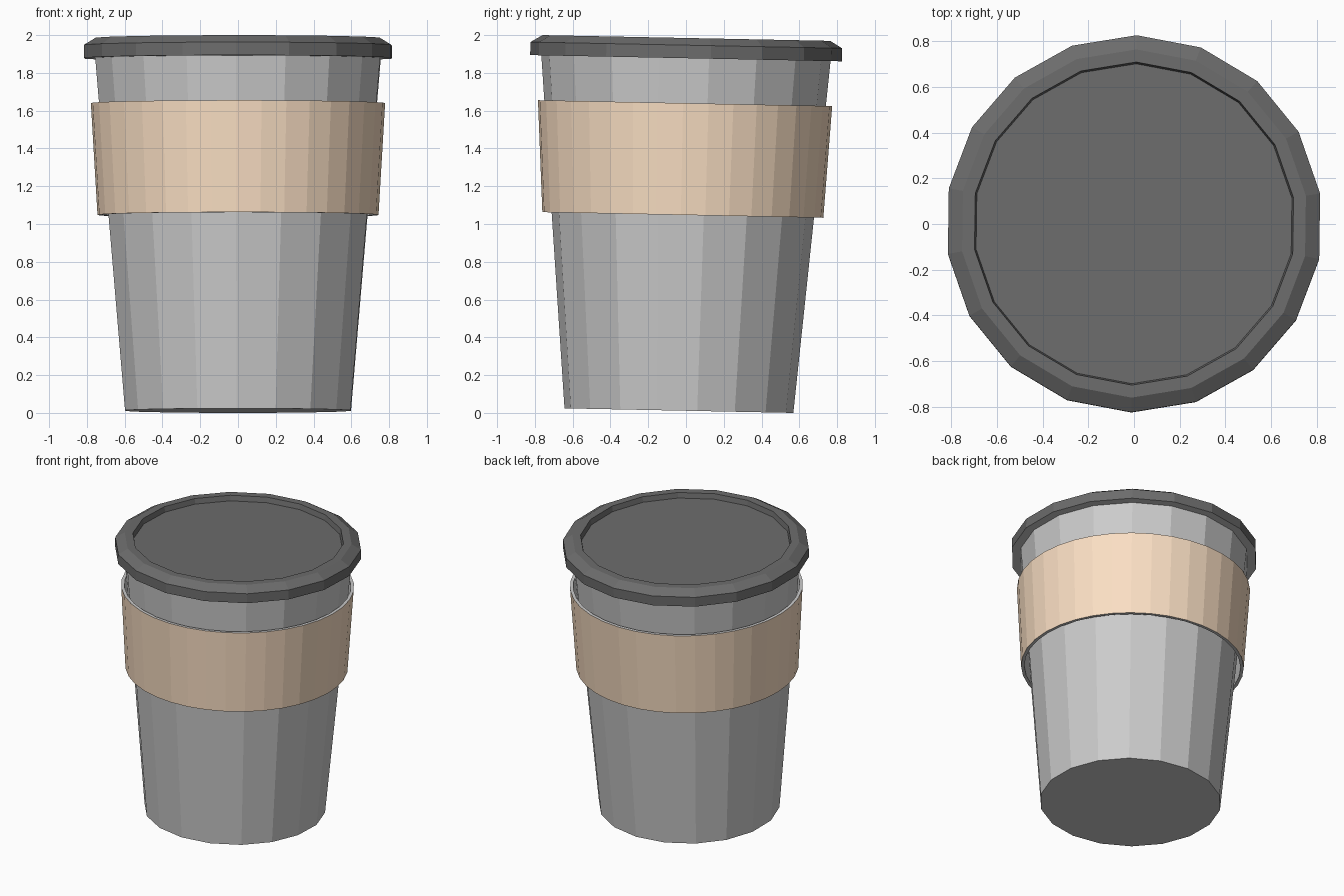
import bpy, bmesh, math

if "Cube" in bpy.data.objects:
    bpy.data.objects.remove(bpy.data.objects["Cube"])

PHASE = math.radians(9.2)
TILT = -0.02                      # the whole cup leans slightly backwards
BASE = (0, -0.0375, 0.0121)


def material(name, rgb):
    mat = bpy.data.materials.new(name)
    mat.diffuse_color = (*rgb, 1)
    mat.use_nodes = True
    mat.node_tree.nodes["Principled BSDF"].inputs["Base Color"].default_value = mat.diffuse_color
    return mat


def lathe(name, profile, sides, mat=None, cap_start=False, cap_end=False):
    """Spin a (radius, height) profile, listed bottom-outside first, into flat faces."""
    bm = bmesh.new()
    rings = []
    for r, z in profile:
        angles = [PHASE + 2 * math.pi * i / sides for i in range(sides)]
        rings.append([bm.verts.new((r * math.cos(a), r * math.sin(a), z)) for a in angles])
    for low, high in zip(rings, rings[1:]):
        for i in range(sides):
            j = (i + 1) % sides
            bm.faces.new((low[i], low[j], high[j], high[i]))
    if cap_start:
        bm.faces.new(rings[0][::-1])
    if cap_end:
        bm.faces.new(rings[-1])
    mesh = bpy.data.meshes.new(name)
    bm.to_mesh(mesh)
    bm.free()
    obj = bpy.data.objects.new(name, mesh)
    bpy.context.collection.objects.link(obj)
    obj.location = BASE
    obj.rotation_euler.x = TILT
    if mat:
        mesh.materials.append(mat)
    return obj


tan = material("tan_card", (0.96, 0.74, 0.55))
black = material("black_plastic", (0.15, 0.15, 0.15))

# Tapered cup with a closed base
lathe("cup_body", [(0.606, 0), (0.766, 1.868)], 18, cap_start=True)

# Lid: rim wall, chamfer, raised ring and recessed centre, with a grey underside
lathe("lid", [(0.825, 1.866), (0.825, 1.935), (0.762, 1.973), (0.707, 1.973), (0.700, 1.935)],
      18, black, cap_end=True)
lathe("lid_underside", [(0.764, 1.866), (0.825, 1.866)], 18)

# Sleeve: coloured outside, with grey edges and lining
lathe("sleeve", [(0.744, 1.036), (0.779, 1.628)], 36, tan)
lathe("sleeve_lining", [(0.779, 1.628), (0.757, 1.628), (0.722, 1.036), (0.744, 1.036)], 36)
